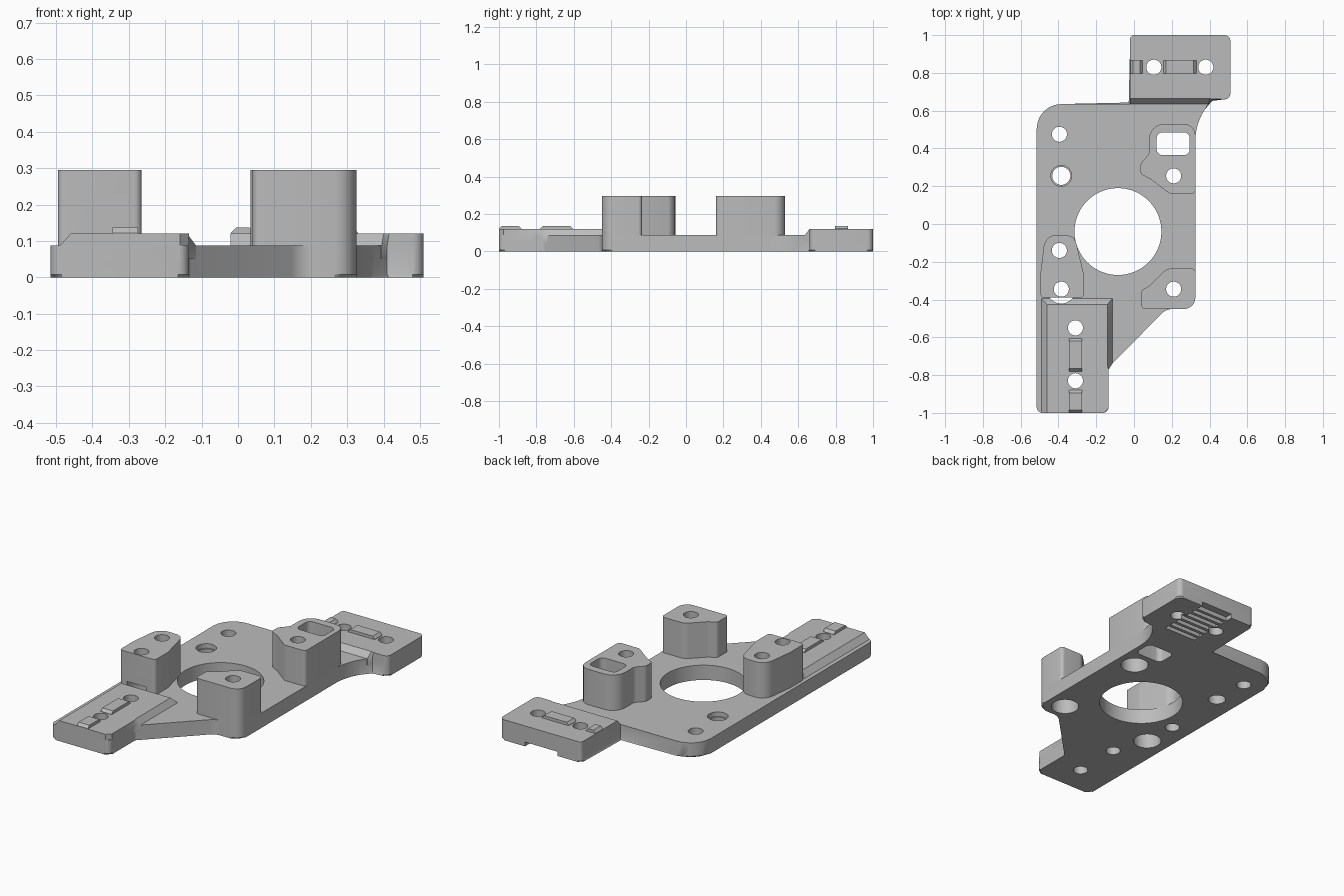
import bpy, bmesh
from math import pi, sin, cos, tan
from mathutils import Vector

cube = bpy.data.objects.get("Cube")
if cube:
    bpy.data.objects.remove(cube)

grey = bpy.data.materials.new("plain_grey")
grey.use_nodes = True
COLOUR = (0.5, 0.5, 0.5, 1)
grey.diffuse_color = COLOUR
grey.node_tree.nodes["Principled BSDF"].inputs["Base Color"].default_value = COLOUR

PLATE_TOP, PAD_TOP, POST_TOP = 0.087, 0.12, 0.295
ROOT = 0.05  # upper parts start inside the plate


def rounded(corners, steps=6):
    """Outline from (x, y, radius) corners, listed anticlockwise."""
    outline = []
    for i, (x, y, radius) in enumerate(corners):
        here = Vector((x, y))
        if radius == 0:
            outline.append(here)
            continue
        before = (Vector(corners[i - 1][:2]) - here).normalized()
        after = (Vector(corners[(i + 1) % len(corners)][:2]) - here).normalized()
        half = before.angle(after) / 2
        start = here + before * radius / tan(half)
        end = here + after * radius / tan(half)
        centre = here + (before + after).normalized() * radius / sin(half)
        sweep = (start - centre).angle_signed(end - centre)
        for k in range(steps + 1):
            t = -sweep * k / steps
            d = start - centre
            outline.append(centre + Vector((d.x * cos(t) - d.y * sin(t),
                                            d.x * sin(t) + d.y * cos(t))))
    return outline


def circle(x, y, radius, sides=40):
    return [Vector((x + radius * cos(2 * pi * k / sides),
                    y + radius * sin(2 * pi * k / sides))) for k in range(sides)]


def box(x0, x1, y0, y1, radius=0):
    return rounded([(x0, y0, radius), (x1, y0, radius), (x1, y1, radius), (x0, y1, radius)])


def loft(bm, *layers):
    """Solid through (outline, z) layers with equal point counts."""
    rings = [[bm.verts.new((p.x, p.y, z)) for p in outline] for outline, z in layers]
    for low, high in zip(rings, rings[1:]):
        for i in range(len(low)):
            bm.faces.new((low[i - 1], low[i], high[i], high[i - 1]))
    bm.faces.new(rings[0][::-1])
    bm.faces.new(rings[-1])


def prism(bm, outline, bottom, top):
    loft(bm, (outline, bottom), (outline, top))


def make(name, bm):
    bmesh.ops.recalc_face_normals(bm, faces=bm.faces)
    mesh = bpy.data.meshes.new(name)
    bm.to_mesh(mesh)
    bm.free()
    mesh.materials.append(grey)
    obj = bpy.data.objects.new(name, mesh)
    bpy.context.collection.objects.link(obj)
    return obj


# Base plate, with a small chamfer around its underside
bm = bmesh.new()
prism(bm, rounded([
    (-.515, -1, .03), (-.135, -1, .03), (-.135, -.76, .02), (.17, -.45, .08),
    (.325, -.45, .06), (.325, .53, .3), (.41, .66, 0), (.51, .66, .03),
    (.51, 1, .03), (-.02, 1, .02), (-.02, .635, 0), (-.515, .635, .13)]), 0, PLATE_TOP)
rim = [e for e in bm.edges if all(v.co.z < .001 for v in e.verts)]
bmesh.ops.bevel(bm, geom=rim, offset=.008, segments=1, affect='EDGES', clamp_overlap=False)
solids = [make("base_plate", bm)]

# Raised front pad with sloping left, right and back borders
bm = bmesh.new()
tail = [(-.16, -1, 0), (-.135, -.975, 0), (-.135, -.77, 0)]
foot = rounded([(-.49, -1, 0)] + tail + [(-.115, -.74, 0), (-.115, -.395, 0), (-.49, -.395, 0)])
crown = rounded([(-.46, -1, 0)] + tail + [(-.14, -.745, 0), (-.14, -.425, 0), (-.46, -.425, 0)])
loft(bm, (foot, ROOT), (foot, PLATE_TOP), (crown, PAD_TOP))
solids.append(make("front_pad", bm))

# Raised back pad with a ramp down to the plate
bm = bmesh.new()
shared = [(.51, .66, .03), (.51, 1, .03), (-.02, 1, .02)]
foot = rounded([(-.02, .635, 0), (.395, .635, 0), (.41, .66, 0)] + shared)
crown = rounded([(-.02, .665, 0), (.4, .665, 0), (.415, .661, 0)] + shared)
loft(bm, (foot, ROOT), (foot, PLATE_TOP), (crown, PAD_TOP))
solids.append(make("back_pad", bm))

# Standing posts
posts = {
    "front_right_post": [
        (-.495, -.39, .02), (-.265, -.39, .02), (-.265, -.27, .05), (-.315, -.06, .06),
        (-.47, -.055, .07), (-.495, -.26, .05)],
    "front_left_post": [
        (.04, -.45, .02), (.325, -.45, .06), (.325, -.235, .02), (.175, -.235, .06),
        (.085, -.325, .03), (.04, -.35, .02)],
    "back_left_post": [
        (.19, .16, .03), (.325, .16, .02), (.325, .53, .06), (.08, .53, .08),
        (.08, .37, .04), (.035, .32, .03), (.035, .265, .02), (.09, .235, .03)],
}
for name, corners in posts.items():
    bm = bmesh.new()
    prism(bm, rounded(corners), ROOT, POST_TOP)
    solids.append(make(name, bm))

# Locating ridges on both pads, tapered along their length
ridges = []
for name, (x0, x1, y0, y1), along_x in (
        ("front_ridge_inner", (-.345, -.275, -.78, -.605), False),
        ("front_ridge_outer", (-.345, -.275, -.999, -.88), False),
        ("back_ridge_inner", (.155, .33, .797, .865), True),
        ("back_ridge_outer", (-.019, .045, .797, .865), True)):
    bm = bmesh.new()
    dx, dy = (.014, 0) if along_x else (0, .014)
    loft(bm, (box(x0, x1, y0, y1), PAD_TOP - .01), (box(x0, x1, y0, y1), PAD_TOP + .002),
         (box(x0 + dx, x1 - dx, y0 + dy, y1 - dy), PAD_TOP + .017))
    ridges.append(make(name, bm))

# Through holes: centre bore, slot and screw holes
bm = bmesh.new()
LOW, HIGH = -.1, .4
prism(bm, circle(-.085, -.04, .23, 72), LOW, HIGH)
prism(bm, box(.12, .295, .365, .485, .03), LOW, HIGH)
screws = [(-.385, -.345), (.21, -.345), (.21, .255)]
for x, y in screws + [(-.395, .475), (-.395, -.14), (-.31, -.55), (-.31, -.83),
                      (.105, .83), (.38, .83)]:
    prism(bm, circle(x, y, .04), LOW, HIGH)
prism(bm, circle(-.385, .255, .048), LOW, HIGH)
holes = make("hole_cutter", bm)

# Screw head recesses below, one shallow recess above
bm = bmesh.new()
for x, y in screws:
    prism(bm, circle(x, y, .076), LOW, .12)
prism(bm, circle(-.385, .255, .055), .06, HIGH)
# Belt grooves under the back pad, the last one open at the edge
for k in range(7):
    y = .68 + k * .046
    prism(bm, box(.135, .345, y, 1.1 if k == 6 else y + .026), LOW, .025)
recesses = make("recess_cutter", bm)

for obj in solids:
    for cutter in (holes, recesses):
        cut = obj.modifiers.new("cut", 'BOOLEAN')
        cut.operation = 'DIFFERENCE'
        cut.solver = 'EXACT'
        cut.object = cutter
        bpy.context.view_layer.objects.active = obj
        bpy.ops.object.modifier_apply(modifier=cut.name)
for cutter in (holes, recesses):
    bpy.data.objects.remove(cutter)

# Smooth the curved walls while keeping edges sharp
bpy.ops.object.select_all(action='DESELECT')
for obj in solids + ridges:
    obj.select_set(True)
bpy.context.view_layer.objects.active = solids[0]
bpy.ops.object.shade_smooth_by_angle(angle=pi / 6)
